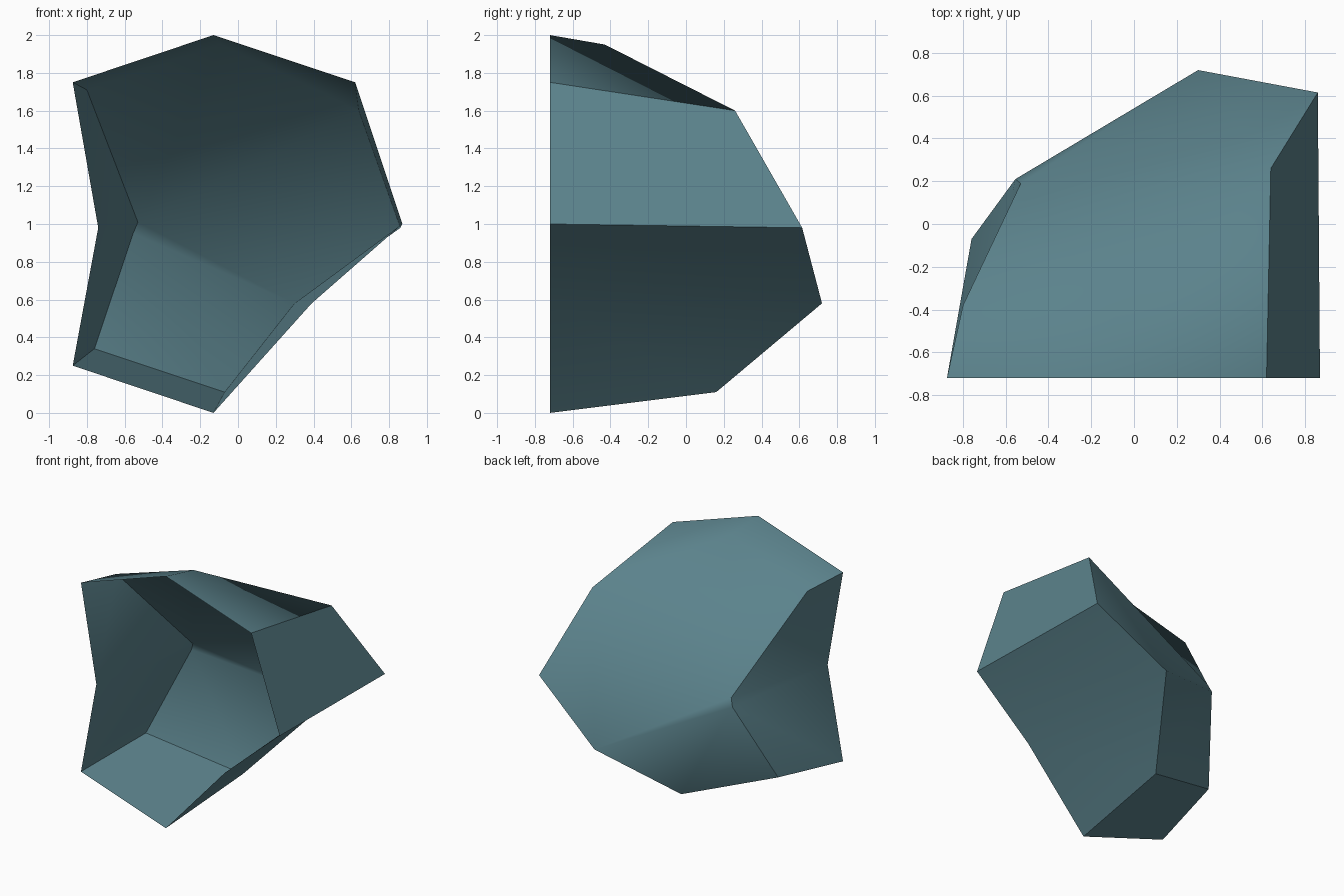
import bpy, bmesh

if "Cube" in bpy.data.objects:
    bpy.data.objects.remove(bpy.data.objects["Cube"])

# flat colour
mat = bpy.data.materials.new("dusty teal")
mat.diffuse_color = (0.105, 0.225, 0.262, 1)
mat.use_nodes = True
mat.node_tree.nodes["Principled BSDF"].inputs["Base Color"].default_value = mat.diffuse_color

# open front rim (x, z at y = -0.72), clockwise from the top
FRONT_Y = -0.72
rim_profile = [(-0.13, 2.0), (0.62, 1.75), (0.87, 1.0), (0.39, 0.58),
               (-0.13, 0.0), (-0.875, 0.25), (-0.74, 0.98), (-0.875, 1.75)]
# matching back corners of the side walls
back_ring = [(-0.09, -0.43, 1.95), (0.64, 0.26, 1.60), (0.86, 0.615, 0.98),
             (0.30, 0.72, 0.58), (-0.07, 0.16, 0.11), (-0.76, -0.07, 0.34),
             (-0.53, 0.19, 1.01), (-0.80, -0.38, 1.71)]
notch = (-0.555, 0.21, 0.95)      # small extra corner on the left wall
# smooth group of each wall: top walls flow into the back (group 0)
wall_group = [0, 1, 2, 2, 3, 4, 4, 0]

bm = bmesh.new()
rim = [bm.verts.new((x, FRONT_Y, z)) for x, z in rim_profile]
back = [bm.verts.new(p) for p in back_ring]
back.append(bm.verts.new(notch))  # index 8
group = {}

# side walls
for i in range(8):
    j = (i + 1) % 8
    if i == 5:
        corners = [rim[5], rim[6], back[8], back[5]]
    else:
        corners = [rim[i], rim[j], back[j], back[i]]
    group[bm.faces.new(corners)] = wall_group[i]
group[bm.faces.new([rim[6], back[6], back[8]])] = 4

# faceted back, with a valley between the top and left corners
for tri in ((0, 6, 7), (0, 1, 6), (1, 3, 6), (1, 2, 3),
            (3, 8, 6), (3, 4, 8), (4, 5, 8)):
    group[bm.faces.new([back[k] for k in tri])] = 0

bmesh.ops.recalc_face_normals(bm, faces=bm.faces[:])
# outward-facing normals
low = max(bm.faces, key=lambda f: f.calc_center_median().y)
if low.normal.y < 0:
    bmesh.ops.reverse_faces(bm, faces=bm.faces[:])

# smooth inside a group, sharp between groups
for f in bm.faces:
    f.smooth = True
for e in bm.edges:
    e.smooth = len({group[f] for f in e.link_faces}) == 1

mesh = bpy.data.meshes.new("rock_shell")
bm.to_mesh(mesh)
bm.free()
mesh.materials.append(mat)
obj = bpy.data.objects.new("rock_shell", mesh)
bpy.context.collection.objects.link(obj)
